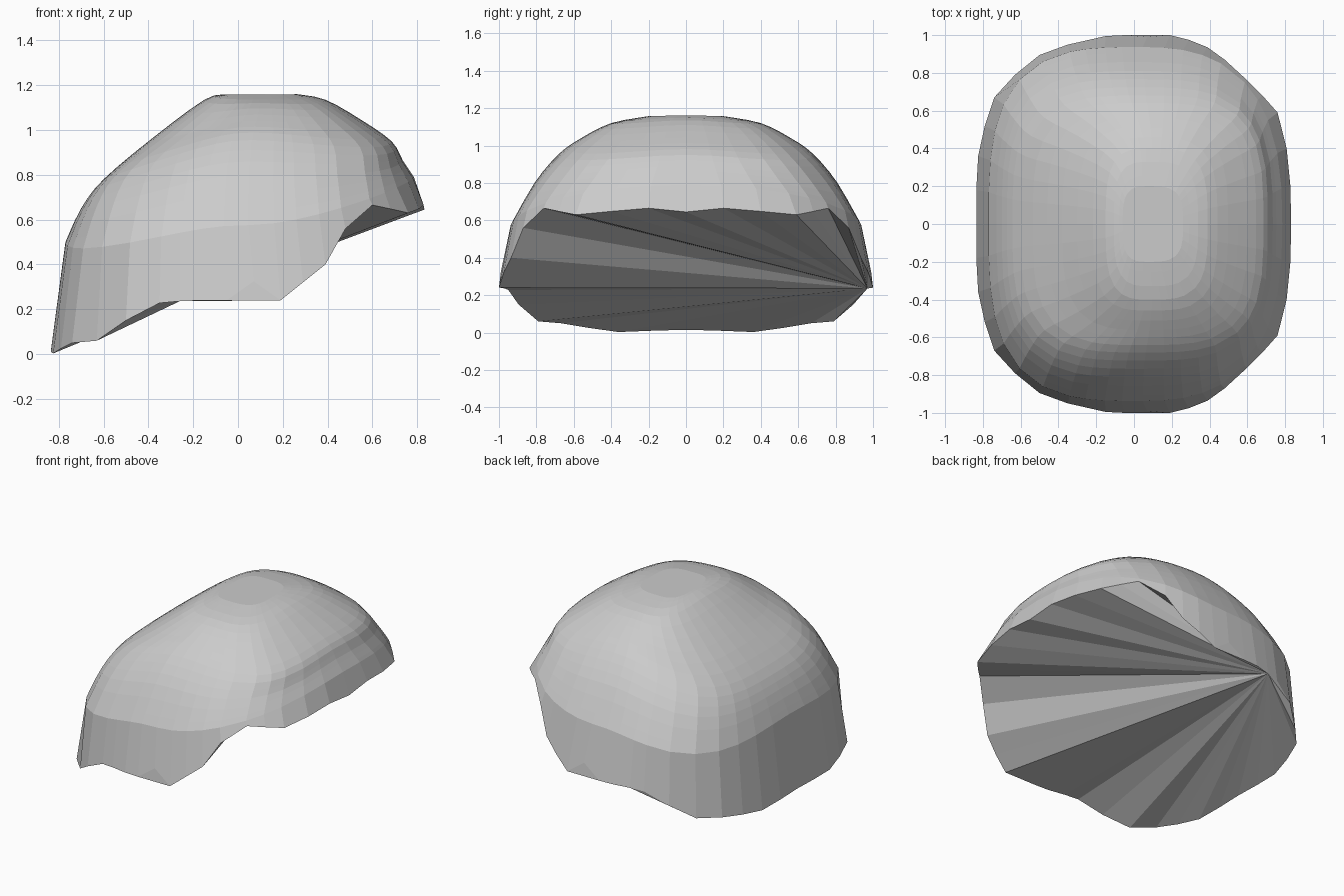
import bpy, bmesh, math

if "Cube" in bpy.data.objects:
    bpy.data.objects.remove(bpy.data.objects["Cube"])

# Jagged lower edge of one half, from the right end round to the left end
RIM = [(.832, 0, .645), (.828, .2, .665), (.808, .4, .648), (.76, .59, .63),
       (.68, .68, .648), (.60, .76, .665), (.48, .87, .56), (.39, .935, .40),
       (.29, .975, .32), (.19, 1, .24), (.07, .99, .325), (-.05, 1, .24),
       (-.15, .995, .24), (-.26, .97, .236), (-.35, .95, .228), (-.50, .895, .15),
       (-.63, .79, .06), (-.74, .67, .05), (-.79, .52, .025),
       (-.825, .36, .003), (-.835, .18, .01), (-.835, 0, .015)]
# Dome levels: left x, right x, half depth; height at left, side, right;
# squareness left, right; corner dip left, right
LEVELS = [(-.06, .26, .20, 1.158, 1.157, 1.16, 3.4, 3.4, 0, 0),
          (-.15, .39, .40, 1.135, 1.12, 1.135, 3.4, 3.4, .01, .01),
          (-.38, .55, .56, .965, 1.04, 1.045, 3.4, 3.4, .035, .02),
          (-.60, .685, .68, .78, .955, .95, 3.4, 3.4, .045, .03),
          (-.70, .735, .81, .65, .80, .865, 3.3, 3.0, .05, .02),
          (-.77, .785, .937, .50, .575, .79, 3.2, 2.65, .06, -.02)]
CX = .05
STEPS = 3


def spline(p0, p1, p2, p3, t):
    return tuple(.5 * (2*b + (c-a)*t + (2*a-5*b+4*c-d)*t*t + (3*b-a-3*c+d)*t**3)
                 for a, b, c, d in zip(p0, p1, p2, p3))


def level_point(level, rim_point):
    """Rounded-rectangle point on a level, in the direction of a rim point."""
    xl, xr, yh, zl, zs, zr, nl, nr, dl, dr = level
    x, y, _ = rim_point
    u = (x - CX) / (.785 if x > CX else .885)
    a = math.atan2(y, u)
    c, s = math.cos(a), abs(math.sin(a))
    n = nr if c > 0 else nl
    r = (abs(c)**n + s**n) ** (-1/n)
    mid = .55 * (xl + xr) / 2 + .45 * CX
    px = mid + c * r * ((xr - mid) if c > 0 else (mid - xl))
    w = c * c
    pz = zs * (1-w) + (zr if c > 0 else zl) * w
    pz -= (dr if c > 0 else dl) * (2 * c * s) ** 2
    return px, math.copysign(s * r * yh, y) if y else 0, pz


# Smoothly refine the dome levels
levels = []
last = len(LEVELS) - 1
for i in range(last):
    ps = [LEVELS[max(0, min(last, i + k))] for k in (-1, 0, 1, 2)]
    levels += [spline(*ps, j / STEPS) for j in range(STEPS)]
levels.append(LEVELS[-1])

outline = RIM + [(x, -y, z) for x, y, z in RIM[-2:0:-1]]
count = len(outline)

bm = bmesh.new()
rings = [[bm.verts.new(level_point(lv, p)) for p in outline] for lv in levels]
rings.append([bm.verts.new(p) for p in outline])

# Crown and outer shell
bm.faces.new(rings[0])
for upper, lower in zip(rings, rings[1:]):
    for i in range(count):
        j = (i + 1) % count
        bm.faces.new((upper[i], lower[i], lower[j], upper[j]))

# Underside: a fan across the opening, bridging the two side notches
rim = rings[-1]
hub = 13
notches = {10, count - 10}
path = [(hub + k) % count for k in range(1, count)]
path = [i for i in path if i not in notches]
for a, b in zip(path, path[1:]):
    bm.faces.new((rim[hub], rim[b], rim[a]))
for i in notches:
    bm.faces.new((rim[i - 1], rim[(i + 1) % count], rim[i]))

bmesh.ops.recalc_face_normals(bm, faces=bm.faces)
mesh = bpy.data.meshes.new("domed_cap")
bm.to_mesh(mesh)
bm.free()
cap = bpy.data.objects.new("domed_cap", mesh)
bpy.context.collection.objects.link(cap)
